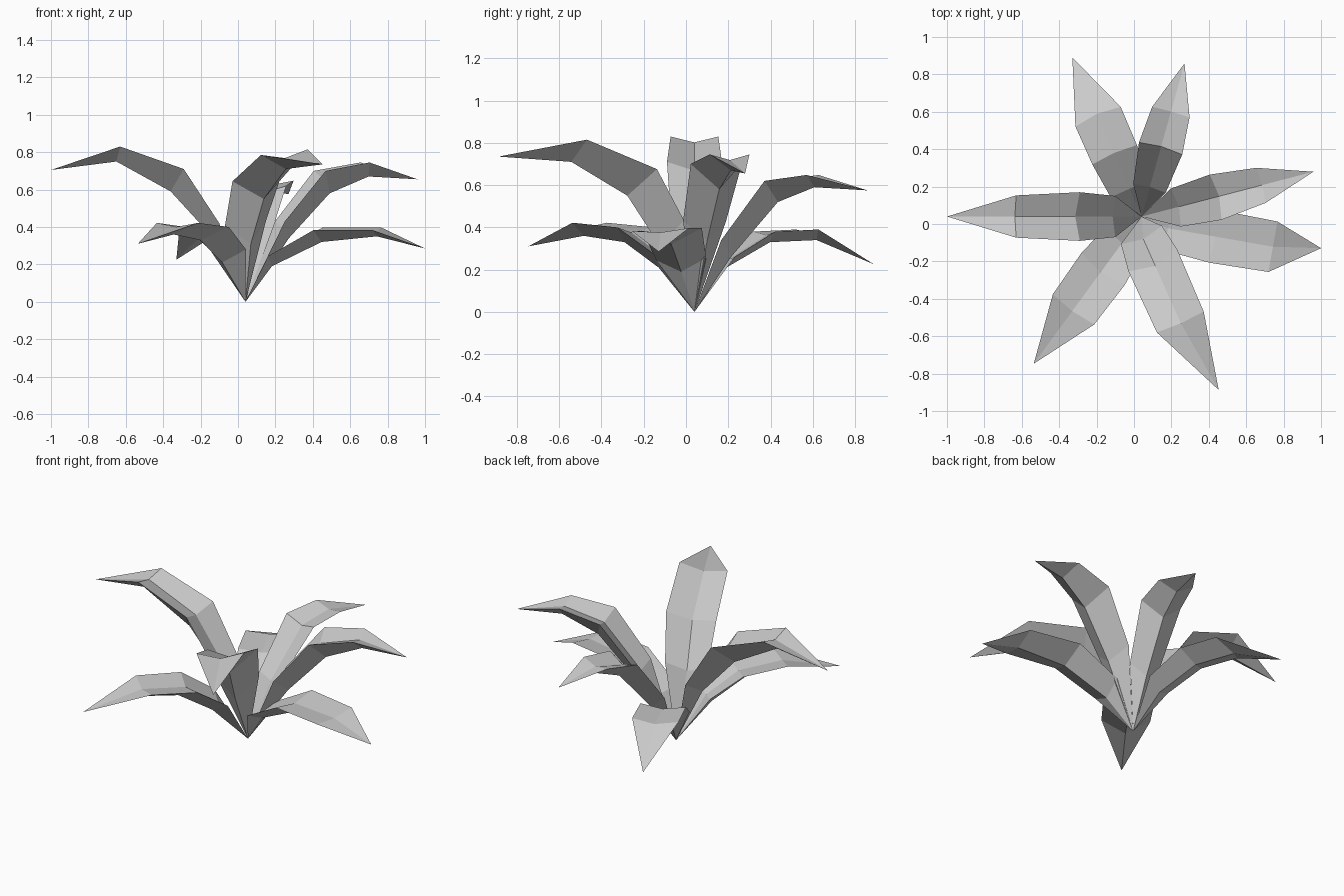
import bpy
import bmesh
from math import radians
from mathutils import Matrix, Vector

default_cube = bpy.data.objects.get("Cube")
if default_cube:
    bpy.data.objects.remove(default_cube, do_unlink=True)

# One plain grey for every leaf
leaf_grey = bpy.data.materials.new("leaf grey")
leaf_grey.use_nodes = True
colour = (0.6, 0.6, 0.6, 1.0)
leaf_grey.diffuse_color = colour
leaf_grey.node_tree.nodes["Principled BSDF"].inputs["Base Color"].default_value = colour

ROOT = Vector((0.04, 0.04, 0.0))
HOLLOW = 0.35  # how far the upper face dips towards the keel


def section(bm, shift, tilt, edge_reach, edge_height, half_width, keel_reach, keel_height):
    """Ring of four: left margin, shallow upper groove, right margin, deep keel."""
    left = Vector((edge_reach, shift + half_width, edge_height + tilt * half_width))
    right = Vector((edge_reach, shift - half_width, edge_height - tilt * half_width))
    keel = Vector((keel_reach, shift, keel_height))
    groove = ((left + right) / 2).lerp(keel, HOLLOW)
    return [bm.verts.new(point) for point in (left, groove, right, keel)]


def make_leaf(name, heading, tip, sections, shift=0.0, tilt=0.0):
    """Solid arching leaf from a pointed base, through its sections, to a pointed tip."""
    bm = bmesh.new()
    base_vert = bm.verts.new((0, 0, 0))
    rings = [section(bm, shift, tilt, *values) for values in sections]
    tip_vert = bm.verts.new((tip[0], 0, tip[1]))

    for i in range(4):
        j = (i + 1) % 4
        bm.faces.new((base_vert, rings[0][j], rings[0][i]))
        for near, far in zip(rings, rings[1:]):
            bm.faces.new((near[i], near[j], far[j], far[i]))
        bm.faces.new((rings[-1][i], rings[-1][j], tip_vert))

    bmesh.ops.recalc_face_normals(bm, faces=bm.faces)
    placement = Matrix.Translation(ROOT) @ Matrix.Rotation(radians(heading), 4, "Z")
    bmesh.ops.transform(bm, matrix=placement, verts=bm.verts)

    mesh = bpy.data.meshes.new(name)
    bm.to_mesh(mesh)
    bm.free()
    mesh.materials.append(leaf_grey)
    leaf = bpy.data.objects.new(name, mesh)
    bpy.context.scene.collection.objects.link(leaf)


# Section values: margin reach, margin height, half width, keel reach, keel height

# Tall leaves
make_leaf("tall_leaf_right", heading=180, tip=(1.04, 0.705), sections=[
    (0.14, 0.42, 0.11, 0.18, 0.35),
    (0.33, 0.71, 0.13, 0.40, 0.59),
    (0.67, 0.83, 0.113, 0.69, 0.75),
])
make_leaf("tall_leaf_left", heading=14.6, tip=(0.95, 0.655), sections=[
    (0.19, 0.43, 0.105, 0.24, 0.34),
    (0.41, 0.70, 0.125, 0.465, 0.58),
    (0.66, 0.745, 0.097, 0.68, 0.67),
])
make_leaf("tall_leaf_back", heading=74.3, tip=(0.85, 0.575), sections=[
    (0.157, 0.34, 0.09, 0.18, 0.26),
    (0.378, 0.62, 0.12, 0.41, 0.52),
    (0.58, 0.648, 0.104, 0.59, 0.59),
])
make_leaf("tall_leaf_front", heading=-66, tip=(1.015, 0.735), shift=-0.04, tilt=0.11, sections=[
    (0.09, 0.42, 0.12, 0.16, 0.31),
    (0.24, 0.66, 0.143, 0.33, 0.55),
    (0.60, 0.80, 0.137, 0.62, 0.71),
])

# Low leaves
make_leaf("low_leaf_left", heading=-10, tip=(0.975, 0.285), shift=-0.037, tilt=0.05, sections=[
    (0.15, 0.25, 0.12, 0.15, 0.19),
    (0.40, 0.39, 0.143, 0.42, 0.32),
    (0.72, 0.39, 0.137, 0.72, 0.35),
])
make_leaf("low_leaf_back", heading=113.5, tip=(0.927, 0.225), sections=[
    (0.16, 0.26, 0.11, 0.165, 0.21),
    (0.36, 0.38, 0.13, 0.39, 0.33),
    (0.582, 0.39, 0.132, 0.63, 0.34),
])
make_leaf("low_leaf_front", heading=233.8, tip=(0.975, 0.31), sections=[
    (0.16, 0.28, 0.12, 0.21, 0.21),
    (0.347, 0.40, 0.144, 0.41, 0.33),
    (0.615, 0.422, 0.137, 0.65, 0.36),
])
